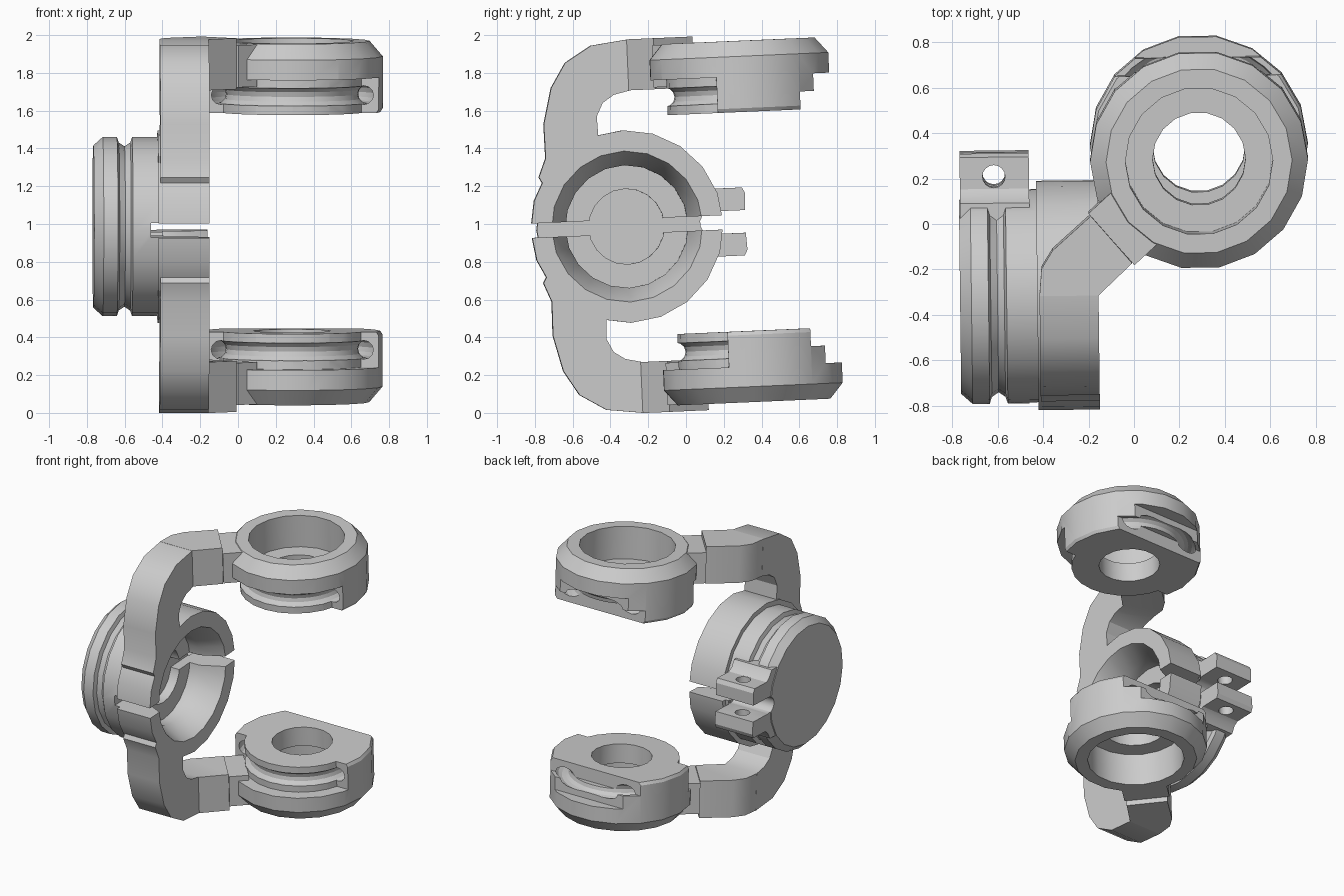
import bpy, bmesh
from math import pi, cos, sin, radians
from mathutils import Matrix, Vector

if "Cube" in bpy.data.objects:
    bpy.data.objects.remove(bpy.data.objects["Cube"])

# Everything is built around the split plane (z = 0), then tilted and lifted.
FINAL = (Matrix.Translation((0, 0, 1)) @ Matrix.Rotation(radians(0.7), 4, 'Z')
         @ Matrix.Rotation(radians(2.5), 4, 'X'))


def make(name, bm, matrix=None):
    if matrix:
        bmesh.ops.transform(bm, matrix=matrix, verts=bm.verts)
    bmesh.ops.recalc_face_normals(bm, faces=bm.faces)
    me = bpy.data.meshes.new(name)
    bm.to_mesh(me)
    bm.free()
    ob = bpy.data.objects.new(name, me)
    bpy.context.collection.objects.link(ob)
    return ob


def revolve(name, profile, segs, matrix=None, closed=True):
    """Spin (radius, height) points about z."""
    bm = bmesh.new()
    vs = [bm.verts.new((r, 0, h)) for r, h in profile]
    es = [bm.edges.new((a, b)) for a, b in zip(vs, vs[1:])]
    if closed:
        es.append(bm.edges.new((vs[-1], vs[0])))
    bmesh.ops.spin(bm, geom=vs + es, cent=(0, 0, 0), axis=(0, 0, 1),
                   angle=2 * pi, steps=segs, use_merge=True)
    bmesh.ops.remove_doubles(bm, verts=bm.verts, dist=1e-5)
    return make(name, bm, matrix)


def prism(name, pts, axis, lo, hi):
    """Extrude a 2D outline: axis 'X' takes (y, z), axis 'Z' takes (x, y)."""
    bm = bmesh.new()
    vs = [bm.verts.new((lo, a, b) if axis == 'X' else (a, b, lo)) for a, b in pts]
    face = bm.faces.new(vs)
    ext = bmesh.ops.extrude_face_region(bm, geom=[face])['geom']
    d = Vector((hi - lo, 0, 0)) if axis == 'X' else Vector((0, 0, hi - lo))
    bmesh.ops.translate(bm, vec=d, verts=[v for v in ext if isinstance(v, bmesh.types.BMVert)])
    return make(name, bm)


def box(x0, x1, y0, y1, z0, z1):
    return prism("block", [(x0, y0), (x1, y0), (x1, y1), (x0, y1)], 'Z', z0, z1)


def boolean(ob, op, *others):
    for other in others:
        mod = ob.modifiers.new(op, 'BOOLEAN')
        mod.operation, mod.solver, mod.object = op, 'EXACT', other
        dg = bpy.context.evaluated_depsgraph_get()
        me = bpy.data.meshes.new_from_object(ob.evaluated_get(dg))
        ob.modifiers.clear()
        ob.data = me
        bpy.data.objects.remove(other)
    return ob


def mirrored(ob, name):
    copy = bpy.data.objects.new(name, ob.data.copy())
    bpy.context.collection.objects.link(copy)
    copy.data.transform(Matrix.Diagonal((1, 1, -1, 1)))
    copy.data.flip_normals()
    return copy


# Clamp hub: solid disc with a cable groove, opening into a conical bowl
to_x = Matrix.Translation((0, -0.31, 0)) @ Matrix.Rotation(pi / 2, 4, 'Y')
hub = revolve("clamp_hub", [
    (0, -0.77), (0.43, -0.77), (0.475, -0.72), (0.475, -0.645), (0.445, -0.635),
    (0.425, -0.605), (0.445, -0.575), (0.475, -0.565), (0.475, -0.43), (0.51, -0.43),
    (0.51, -0.16), (0.40, -0.16), (0.325, -0.32), (0.325, -0.40), (0.20, -0.40),
    (0.20, -0.47), (0, -0.47)], 20, to_x, closed=False)

# Pinch tabs with a bolt hole
for s in (1, -1):
    tab = [(-0.02, 0.03), (0.32, 0.06), (0.325, 0.15), (0.31, 0.18), (0.17, 0.18),
           (0.14, 0.20), (0.11, 0.25), (-0.02, 0.25)]
    boolean(hub, 'UNION', prism("tab", [(y, s * z) for y, z in tab], 'X', -0.765, -0.46))
bolt = revolve("bolt", [(0, -0.3), (0.05, -0.3), (0.05, 0.3), (0, 0.3)], 16,
               Matrix.Translation((-0.615, 0.225, 0)), closed=False)
notch = revolve("notch", [(0, -0.9), (0.06, -0.9), (0.06, -0.46), (0, -0.46)], 14,
                Matrix.Translation((0, 0.14, 0)) @ Matrix.Rotation(pi / 2, 4, 'Y'), closed=False)
boolean(hub, 'DIFFERENCE', bolt, notch,
        box(-0.9, -0.455, 0.14, 0.5, -0.06, 0.06),     # gap between tabs
        box(-0.47, 0.1, -1, 0.5, -0.038, 0.038))       # slit through the ring

# Curved arm, with a 45 degree turn towards the cup
arm = prism("upper_arm", [
    (-0.72, 0.20), (-0.765, 0.28), (-0.725, 0.38), (-0.727, 0.56), (-0.68, 0.75),
    (-0.60, 0.88), (-0.46, 0.965), (-0.26, 0.99), (-0.26, 0.72), (-0.35, 0.70),
    (-0.41, 0.66), (-0.445, 0.59), (-0.44, 0.43), (-0.60, 0.35)], 'X', -0.42, -0.16)
turn = prism("turn", [
    (-0.42, -0.27), (-0.41, -0.15), (-0.36, -0.07), (-0.19, 0.08), (-0.01, -0.13),
    (-0.16, -0.27)], 'Z', 0.72, 0.99)
neck = prism("neck", [(-0.20, 0.09), (0.0, -0.14), (0.10, -0.05), (-0.10, 0.18)],
             'Z', 0.73, 0.953)
boolean(arm, 'UNION', turn, neck)

# Stepped cup with chamfered rim and through hole
at = Matrix.Translation((0.29, 0.315, 0))
cup = revolve("upper_cup", [
    (0.205, 0.58), (0.468, 0.58), (0.48, 0.60), (0.48, 0.875), (0.41, 0.957),
    (0.325, 0.957), (0.325, 0.72), (0.205, 0.72)], 18, at)
# front flange relief, rear flat with ledge, and cable channel around the body
relief = revolve("relief", [(0.39, 0.4), (0.7, 0.4), (0.7, 0.768), (0.39, 0.768)], 24, at)
boolean(relief, 'INTERSECT', box(-1, 2, -1, 0.185, 0, 1))
channel = revolve("channel", [(0.40 + 0.05 * cos(i * pi / 6), 0.675 + 0.05 * sin(i * pi / 6))
                              for i in range(12)], 36, at)
boolean(cup, 'DIFFERENCE', relief,
        box(-1, 2, 0.625, 2, 0.4, 0.675),
        box(-1, 2, 0.70, 2, 0.4, 0.768), channel)

# Mirror the arm and cup, tilt everything into place and smooth the round faces
parts = [hub, arm, cup, mirrored(arm, "lower_arm"), mirrored(cup, "lower_cup")]
bpy.ops.object.select_all(action='DESELECT')
for ob in parts:
    ob.data.transform(FINAL)
    ob.select_set(True)
bpy.context.view_layer.objects.active = hub
bpy.ops.object.shade_smooth_by_angle(angle=radians(28))
